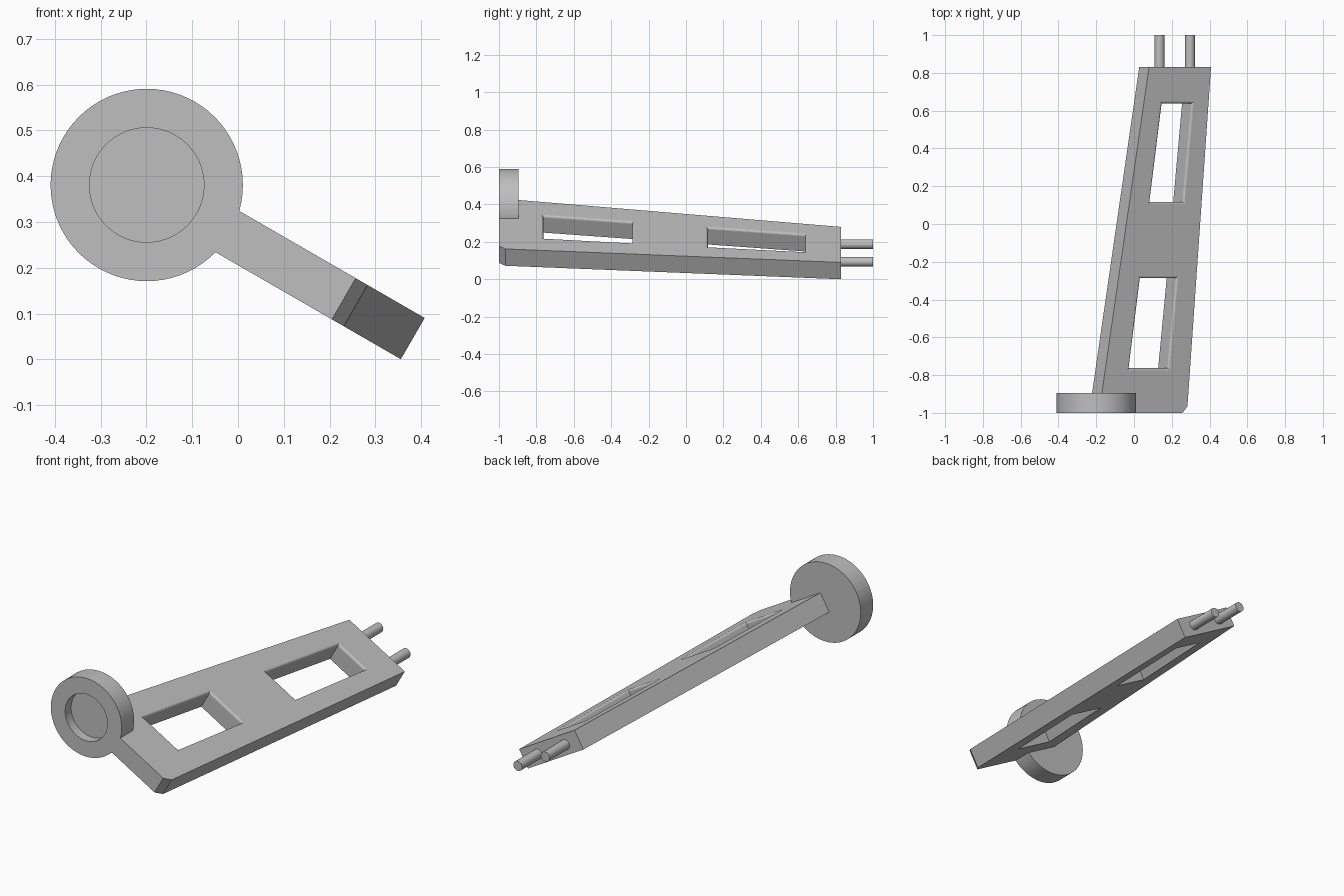
import bpy, bmesh, math
from mathutils import Vector

cube = bpy.data.objects.get("Cube")
if cube:
    bpy.data.objects.remove(cube, do_unlink=True)

TILT = math.radians(30)      # every part shares one tilt about the long axis
BOTTOM, TOP = 0.178, 0.282   # plate faces, in the tilted frame
MID = (BOTTOM + TOP) / 2

grey = bpy.data.materials.new("plain grey")
grey.use_nodes = True
colour = (0.52, 0.52, 0.52, 1)
grey.diffuse_color = colour
grey.node_tree.nodes["Principled BSDF"].inputs["Base Color"].default_value = colour


def finish(bm, name):
    bmesh.ops.remove_doubles(bm, verts=bm.verts, dist=1e-5)
    bmesh.ops.recalc_face_normals(bm, faces=bm.faces)
    mesh = bpy.data.meshes.new(name)
    bm.to_mesh(mesh)
    bm.free()
    mesh.materials.append(grey)
    obj = bpy.data.objects.new(name, mesh)
    bpy.context.collection.objects.link(obj)
    obj.rotation_euler.y = TILT
    return obj


def select(obj):
    bpy.ops.object.select_all(action='DESELECT')
    obj.select_set(True)
    bpy.context.view_layer.objects.active = obj


def loft(loops, name):
    """Closed solid through matching loops of (across, along) points at heights."""
    bm = bmesh.new()
    rings = [[bm.verts.new((u, y, v)) for u, y in pts] for v, pts in loops]
    for a, b in zip(rings, rings[1:]):
        for i in range(len(a)):
            j = (i + 1) % len(a)
            bm.faces.new((a[i], a[j], b[j], b[i]))
    bm.faces.new(rings[0])
    bm.faces.new(rings[-1])
    return finish(bm, name)


def lathe(profile, centre, name, steps):
    """Turn a (radius, along) profile about the long axis."""
    u, v = centre
    bm = bmesh.new()
    verts = [bm.verts.new((u + r, y, v)) for r, y in profile]
    edges = [bm.edges.new(pair) for pair in zip(verts, verts[1:])]
    bmesh.ops.spin(bm, geom=verts + edges, cent=(u, 0, v), axis=(0, 1, 0),
                   angle=math.tau, steps=steps)
    obj = finish(bm, name)
    select(obj)
    bpy.ops.object.shade_smooth_by_angle(angle=math.radians(35))
    return obj


# Tapered plate, stopping short of the recess in the disc
outline = [(-0.165, -1), (0.134, -1), (0.164, -0.965), (0.308, 0.83),
           (-0.071, 0.83), (-0.36, -0.9), (-0.165, -0.9)]
plate = loft([(BOTTOM, outline), (TOP, outline)], "tapered_plate")

# Two windows with rounded upper rims
ROUND = 0.012
windows = [[(-0.203, -0.775), (0.057, -0.775), (0.109, -0.275), (-0.134, -0.275)],
           [(-0.076, 0.105), (0.149, 0.105), (0.203, 0.65), (-0.001, 0.65)]]
for corners in windows:
    def inset(d):
        signs = [(1, 1), (-1, 1), (-1, -1), (1, -1)]
        return [(u + s * d, y + t * d) for (u, y), (s, t) in zip(corners, signs)]
    loops = [(BOTTOM - 0.05, inset(ROUND))]
    for k in range(5):
        a = k / 4 * math.pi / 2
        loops.append((TOP - ROUND * (1 - math.sin(a)), inset(ROUND * math.cos(a))))
    loops.append((TOP + 0.05, inset(0)))
    cutter = loft(loops, "window_cutter")
    cutter.hide_render = True
    select(plate)
    cut = plate.modifiers.new("window", 'BOOLEAN')
    cut.operation = 'DIFFERENCE'
    cut.solver = 'EXACT'
    cut.object = cutter
    bpy.context.view_layer.update()
    bpy.ops.object.modifier_apply(modifier=cut.name)
    bpy.data.objects.remove(cutter, do_unlink=True)

# Disc with a round recess in its front
lathe([(0, -0.895), (0.21, -0.895), (0.21, -1), (0.125, -1),
       (0.125, -0.95), (0, -0.95)], (-0.363, MID), "recessed_disc", 72)

# Two pegs at the rear end
for u, side in ((0.023, "right"), (0.21, "left")):
    lathe([(0, 0.8), (0.026, 0.8), (0.026, 1), (0, 1)], (u, MID), side + "_peg", 32)
